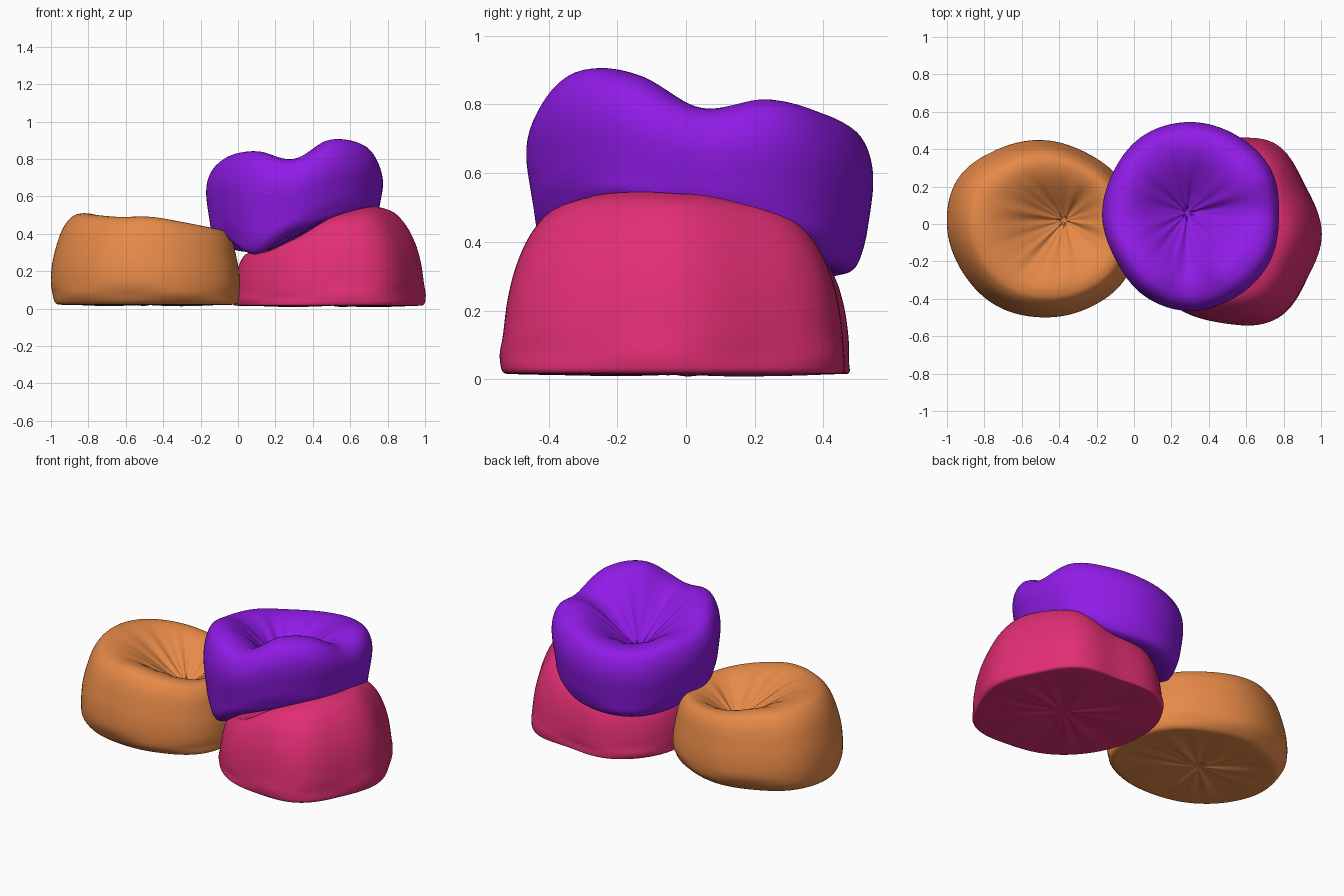
import bpy, math
from mathutils import Vector

if "Cube" in bpy.data.objects:
    bpy.data.objects.remove(bpy.data.objects["Cube"])

N = 120        # segments around
INNER = 20     # rings from rim to button


def cr(p0, p1, p2, p3, t):
    return 0.5 * (2 * p1 + (p2 - p0) * t + (2 * p0 - 5 * p1 + 4 * p2 - p3) * t * t
                  + (3 * p1 - p0 - 3 * p2 + p3) * t ** 3)


def around(vals, a):
    """Smooth periodic value from 12 samples, one every 30 degrees."""
    f = (a / (2 * math.pi)) * len(vals)
    i = int(math.floor(f))
    n = len(vals)
    return cr(*[vals[(i + k) % n] for k in (-1, 0, 1, 2)], f - i)


def sample(pts, steps=4):
    """Smooth open profile through points."""
    v = [Vector(p) for p in pts]
    out = []
    for i in range(len(v) - 1):
        q = [v[max(i - 1, 0)], v[i], v[i + 1], v[min(i + 2, len(v) - 1)]]
        out += [cr(*q, k / steps) for k in range(steps)]
    return out + [v[-1]]


def folds(a, seed):
    """Radial gathers of the cloth."""
    return (0.6 * math.sin(5 * a + seed) + 0.4 * math.sin(11 * a + 2.3 * seed)
            + 0.4 * math.sin(17 * a + 3.1 * seed + math.sin(3 * a)))


def cushion(name, color, centre, button, button_z, radii, low, rim, side, fold, seed,
            steep=(0,) * 12, tuck=(0,) * 12):
    mat = bpy.data.materials.new(name + "_cloth")
    mat.diffuse_color = (*color, 1)
    mat.use_nodes = True
    mat.node_tree.nodes["Principled BSDF"].inputs["Base Color"].default_value = mat.diffuse_color
    prof = sample(side)
    low_mid = sum(low) / len(low)
    verts, faces = [], []
    ang = [2 * math.pi * i / N for i in range(N)]
    off = (button[0] - centre[0], button[1] - centre[1])

    def reach(a, p):
        """Radius fraction: steeper walls and tucked-in hems by direction."""
        hem = around(tuck, a) * max(0, 1 - p.y / 0.3) ** 2
        return 1 - (1 - p.x) * (1 - around(steep, a)) - hem

    def add(a, rf, z, shift):
        r = around(radii, a) * rf
        verts.append((centre[0] + r * math.cos(a) + shift * off[0],
                      centre[1] + r * math.sin(a) + shift * off[1], z))

    # underside, gathered to a point
    verts.append((centre[0], centre[1], low_mid + 0.012))
    for k in range(1, 10):
        q = k / 10
        for a in ang:
            z = low_mid + (around(low, a) - low_mid) * q
            add(a, reach(a, prof[0]) * q,
                z + 0.006 * folds(a, seed + 2) * math.sin(math.pi * q), 0)
    # bulging side up to the rim
    for p in prof:
        for a in ang:
            b, t = around(low, a), around(rim, a)
            dent = 0.012 * math.sin(5 * a + seed) * math.exp(-((p.y - 0.12) / 0.07) ** 2)
            rf = reach(a, p)
            add(a, rf + dent, b + p.y * (t - b), max(0, 1 - rf) * min(1, p.y * 1.2))
    # sunken bowl-shaped top
    for k in range(1, INNER):
        q = 1 - k / INNER
        bowl = 0.55 * q * q * (3 - 2 * q) + 0.45 * (1 - (1 - q) ** 1.9)
        for a in ang:
            rf = reach(a, prof[-1]) * q
            z = button_z + (around(rim, a) - button_z) * bowl
            z += fold * folds(a, seed) * math.sin(math.pi * q ** 0.7) ** 1.5
            add(a, rf, z, 1 - rf)
    verts.append((button[0], button[1], button_z + 0.012))

    rings = (len(verts) - 2) // N
    last = len(verts) - 1
    for i in range(N):
        j = (i + 1) % N
        faces.append((0, 1 + j, 1 + i))
        e = 1 + (rings - 1) * N
        faces.append((e + i, e + j, last))
        for k in range(rings - 1):
            b = 1 + k * N
            faces.append((b + i, b + j, b + N + j, b + N + i))
    me = bpy.data.meshes.new(name)
    me.from_pydata(verts, [], faces)
    me.materials.append(mat)
    for p in me.polygons:
        p.use_smooth = True
    ob = bpy.data.objects.new(name, me)
    bpy.context.collection.objects.link(ob)
    return ob


# left floor cushion
cushion("orange_cushion", (0.8, 0.255, 0.065), (-0.5, -0.02), (-0.37, 0.02), 0.265,
        [.51, .50, .47, .47, .48, .515, .50, .48, .48, .48, .50, .53],
        [0.02] * 12,
        [.42, .42, .43, .45, .48, .5, .51, .50, .49, .49, .46, .43],
        [(.9, 0), (.96, .01), (.99, .07), (1, .2), (.99, .42), (.955, .62),
         (.895, .84), (.81, .97), (.72, 1)], 0.008, 1.0,
        tuck=[0, .05, .1, .11, .11, .08, .02, .03, .08, .1, .07, .0])

# right floor cushion, squashed on its left by the one above
cushion("pink_cushion", (0.76, 0.028, 0.175), (0.5, -0.03), (0.46, 0.0), 0.36,
        [.5, .48, .52, .495, .56, .56, .52, .5, .5, .5, .545, .5],
        [0.015] * 12,
        [.54, .53, .48, .38, .33, .3, .3, .3, .37, .48, .53, .545],
        [(.93, 0), (.985, .01), (1, .07), (.985, .25), (.955, .45), (.9, .64),
         (.81, .82), (.69, .95), (.55, 1)], 0.005, 2.4,
        steep=[0, 0, .2, .45, .6, .6, .6, .6, .5, .3, .05, 0])

# upper cushion, resting tilted on the other two
cushion("purple_cushion", (0.28, 0.011, 0.8), (0.3, 0.04), (0.285, 0.06), 0.555,
        [.475, .5, .5, .505, .5, .475, .47, .46, .49, .505, .495, .49],
        [.47, .42, .34, .31, .30, .32, .37, .36, .29, .41, .48, .51],
        [.79, .815, .775, .735, .72, .75, .77, .825, .84, .80, .90, .885],
        [(.82, 0), (.89, .03), (.94, .14), (.975, .36), (1, .6), (.985, .78),
         (.93, .92), (.85, .985), (.76, 1)], 0.01, 4.1)
